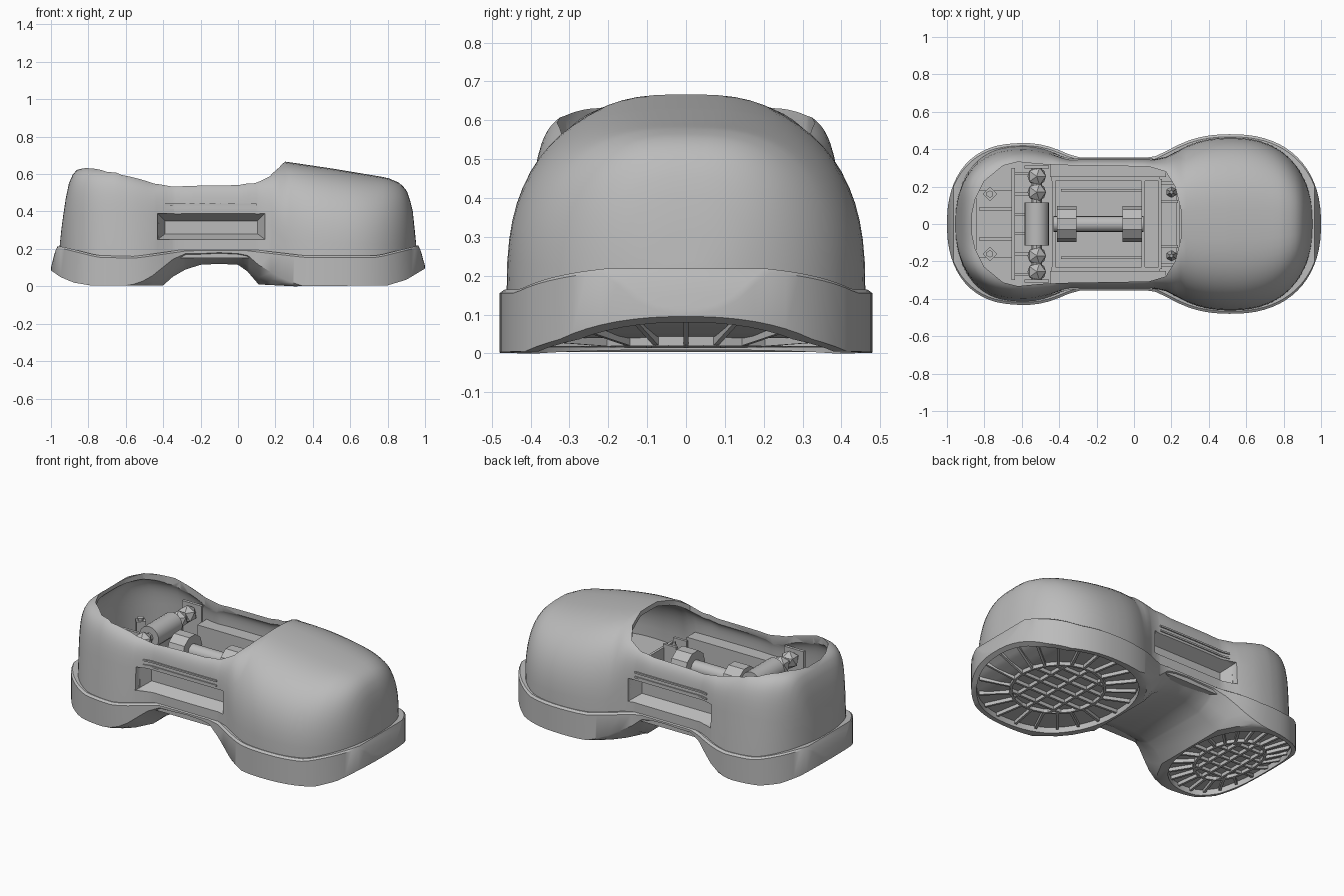
import bpy, bmesh, math
from mathutils import Matrix, Vector

if "Cube" in bpy.data.objects:
    bpy.data.objects.remove(bpy.data.objects["Cube"])

grey = bpy.data.materials.new("plain_grey")
grey.use_nodes = True
grey.diffuse_color = (0.5, 0.5, 0.5, 1)
grey.node_tree.nodes["Principled BSDF"].inputs["Base Color"].default_value = (0.5, 0.5, 0.5, 1)


def finish(name, bm, smooth=False):
    bmesh.ops.recalc_face_normals(bm, faces=bm.faces)
    mesh = bpy.data.meshes.new(name)
    bm.to_mesh(mesh)
    bm.free()
    mesh.materials.append(grey)
    ob = bpy.data.objects.new(name, mesh)
    bpy.context.collection.objects.link(ob)
    if smooth:
        shade(ob)
    return ob


def activate(ob):
    bpy.ops.object.select_all(action='DESELECT')
    ob.select_set(True)
    bpy.context.view_layer.objects.active = ob


def shade(ob):
    activate(ob)
    bpy.ops.object.shade_smooth_by_angle(angle=math.radians(35))


def cut(ob, cutters):
    for c in cutters:
        c.hide_render = True
        m = ob.modifiers.new("cut", 'BOOLEAN')
        m.object, m.operation, m.solver = c, 'DIFFERENCE', 'EXACT'
        activate(ob)
        bpy.ops.object.modifier_apply(modifier=m.name)


def skin(bm, rings):
    vs = [[bm.verts.new(p) for p in r] for r in rings]
    n = len(vs[0])
    for a, b in zip(vs, vs[1:]):
        for i in range(n):
            j = (i + 1) % n
            bm.faces.new((a[i], a[j], b[j], b[i]))
    bm.faces.new(vs[0])
    bm.faces.new(vs[-1])


def loft(name, rings):
    bm = bmesh.new()
    skin(bm, rings)
    return finish(name, bm)


def box(bm, c, s):
    bmesh.ops.create_cube(bm, size=1, matrix=Matrix.Translation(c) @ Matrix.Diagonal((*s, 1)))


def cyl(bm, c, r, depth, axis, n=16, r2=None):
    rot = Vector((0, 0, 1)).rotation_difference(Vector(axis)).to_matrix().to_4x4()
    bmesh.ops.create_cone(bm, cap_ends=True, segments=n, radius1=r, radius2=r if r2 is None else r2,
                          depth=depth, matrix=Matrix.Translation(c) @ rot)


def lerp(table, x):
    if x <= table[0][0]:
        return table[0][1]
    for (a, u), (b, v) in zip(table, table[1:]):
        if x <= b:
            return u + (v - u) * (x - a) / (b - a)
    return table[-1][1]


# Shape rules: plan outline, crown height, section squareness, sole heights
def lobe(x, c, rx, ry, n):
    t = abs((x - c) / rx)
    return ry * (1 - t ** n) ** (1 / n) if t < 1 else 0


def half_width(x, dx, dy):
    parts = (lobe(x, 0.52, 0.48 - dx, 0.48 - dy, 2.3), lobe(x, -0.62, 0.38 - dx, 0.43 - dy, 2.3),
             lobe(x, -0.1, 0.6, 0.355 - 0.4 * dy, 4))
    return sum(p ** 8 for p in parts) ** 0.125


def ground_width(x, w):
    if x > 0.52 or x < -0.62:
        return w
    return min(w, max(lobe(x, 0.52, 0.43, 0.48, 2.3), lobe(x, -0.62, 0.25, 0.43, 2.3), 0.22))


CROWN = [(-.955, .2), (-.945, .3), (-.925, .45), (-.9, .57), (-.87, .62), (-.8, .64), (-.65, .635),
         (-.45, .57), (-.35, .565), (0, .565), (.1, .585), (.18, .625), (.25, .667), (.5, .63),
         (.8, .58), (.87, .55), (.91, .5), (.935, .4), (.95, .25), (.955, .2)]
SQUARE = [(-.9, 6), (-.6, 7), (-.4, 8), (.05, 8), (.25, 2.8), (.5, 2.7)]
TAPER = [(-.5, .08), (-.3, 0)]
SOLE_TOP = [(-1, .1), (-.985, .16), (-.97, .215), (-.93, .21), (-.75, .165), (-.55, .16), (-.27, .2),
            (.05, .2), (.35, .165), (.75, .165), (.93, .21), (.97, .22), (.985, .16), (1, .11)]
SOLE_LOW = [(-1, .085), (-.95, .05), (-.88, .02), (-.78, .003), (-.4, .003), (-.35, .05), (-.28, .09),
            (-.2, .115), (-.1, .12), (0, .115), (.05, .08), (.11, .01), (.3, 0), (.8, .005), (.9, .035), (1, .095)]
SIDE_LIFT = [(-.58, 0), (-.48, .035), (-.4, .1), (-.28, .085), (-.2, .06), (0, .06), (.1, .11), (.22, .045), (.35, 0)]


def stations(d, extra, n=52):
    xs = [(1 - d) * math.cos(math.pi * (0.01 + 0.98 * i / n)) for i in range(n + 1)]
    return sorted(xs + [x for x, _ in extra if abs(x) < 0.9 - d and min(abs(x - q) for q in xs) > 0.008])


def upper(name, dx, dy, base, drop):
    rings = []
    for x in stations(dx, CROWN):
        w, e, lean = half_width(x, dx, dy), 2 / lerp(SQUARE, x), lerp(TAPER, x)
        h = max(lerp(CROWN, x) - drop - base, 0.02)
        ring = []
        for i in range(33):
            a = math.pi * i / 32
            c, s = math.cos(a), max(math.sin(a), 0)
            t = s ** e if s > 1e-6 else 0
            ring.append((x, math.copysign(w * abs(c) ** e, c) * (1 - lean * t), base + h * t))
        rings.append(ring)
    return loft(name, rings)


def oval(cx, rx, ry, n=2.0, count=48):
    pts = []
    for i in range(count):
        a = 2 * math.pi * i / count
        c, s = math.cos(a), math.sin(a)
        pts.append((cx + rx * math.copysign(abs(c) ** (2 / n), c), ry * math.copysign(abs(s) ** (2 / n), s)))
    return pts


# Side pocket cutters and the trays that back them
def pocket(side):
    def rect(x0, x1, z0, z1, y):
        return [(x0, y, z0), (x1, y, z0), (x1, y, z1), (x0, y, z1)]
    return loft("pocket_cutter", [rect(-.39, .105, .28, .35, side * .275),
                                  rect(-.43, .145, .25, .39, side * .35),
                                  rect(-.43, .145, .25, .39, side * .5)])


helpers = [pocket(-1), pocket(1)]

# Hollow upper with faceted foot opening
MOUTH = [(-.865, .06), (-.85, .13), (-.8, .23), (-.7, .312), (-.62, .332), (-.5, .32), (-.35, .314),
         (.08, .307), (.17, .28), (.22, .2), (.25, .08)]
outline = MOUTH + [(x, -y) for x, y in reversed(MOUTH)]
shell = upper("upper_shell", 0.045, 0.018, 0.15, 0)
cavity = upper("cavity_cutter", 0.085, 0.055, 0.24, 0.028)
mouth = loft("opening_cutter", [[(x, y, z) for x, y in outline] for z in (.3, 1)])
cut(shell, [cavity, mouth] + helpers)
shade(shell)

bm = bmesh.new()
for s in (-1, 1):
    box(bm, (-.14, s * .295, .32), (.62, .09, .17))
trays = finish("pocket_trays", bm)
cut(trays, helpers)

# Thin ridges above the pockets, following the wall
bm = bmesh.new()
for s in (-1, 1):
    for z in (.408, .437):
        rings = []
        for i in range(11):
            x = -.39 + .049 * i
            y = s * half_width(x, .045, .018) * (1 - lerp(TAPER, x) * .65)
            rings.append([(x, y + a * .005, z + b * .005) for a, b in ((-1, -1), (1, -1), (1, 1), (-1, 1))])
        skin(bm, rings)
finish("side_ridges", bm)

# Sole band with arched waist, rounded under towards two oval pads
rings = []
for x in stations(0, SOLE_LOW):
    w, lo, hi = half_width(x, 0, 0), lerp(SOLE_LOW, x), lerp(SOLE_TOP, x)
    lift, b = lerp(SIDE_LIFT, x), ground_width(x, w)
    k = max(w - .014, w * .5)
    half = [(k, hi), (w, hi - .01), (w, lo + lift), (w * .5 + b * .5, lo + lift * .4), (b * .98, lo)]
    rings.append([(x, y, z) for y, z in half] + [(x, -y, z) for y, z in reversed(half)])
sole = loft("sole_band", rings)


# Shallow tread recesses that follow the underside
TREADS = {"toe_tread": (.55, .425, .45), "heel_tread": (-.69, .275, .395)}


def recess(cx, rx, ry):
    rings = []
    for i in range(33):
        x = cx - rx * math.cos(math.pi * (.01 + .98 * i / 32))
        h, top = lobe(x, cx, rx, ry, 2.2), lerp(SOLE_LOW, x) + .035
        rings.append([(x, -h, -.1), (x, h, -.1), (x, h, top), (x, -h, top)])
    return loft("tread_cutter", rings)


sole_cutters = [recess(*t) for t in TREADS.values()]
cut(sole, sole_cutters)
shade(sole)


# Tread ribs: oval ring, radial spokes and a central grid
def rib(bm, p, q, width=.014):
    p, q = Vector(p), Vector(q)
    side = (q - p).normalized().orthogonal() * width / 2
    rings = []
    for e in (p, q):
        low = lerp(SOLE_LOW, e.x)
        rings.append([(*(e + side * k), low + z) for k, z in ((-1, .014), (1, .014), (1, .042), (-1, .042))])
    skin(bm, rings)


for name, (cx, rx, ry) in TREADS.items():
    bm = bmesh.new()
    f = .6
    inner, outer = oval(cx, rx * f, ry * f, 2, 22), oval(cx, rx * .99, ry * .99, 2.1, 22)
    for i in range(22):
        rib(bm, inner[i], inner[(i + 1) % 22])
        rib(bm, inner[i], outer[i])
    for k in (-.7, -.35, 0, .35, .7):
        r = f * math.sqrt(1 - k * k)
        rib(bm, (cx - rx * r, ry * f * k), (cx + rx * r, ry * f * k))
    for k in (-.5, 0, .5):
        r = f * math.sqrt(1 - k * k)
        rib(bm, (cx + rx * f * k, -ry * r), (cx + rx * f * k, ry * r))
    finish(name, bm)

# Inner floor frame
bm = bmesh.new()
for s in (-1, 1):
    box(bm, (-.15, s * .24, .25), (.58, .02, .05))
    box(bm, (-.17, s * .18, .25), (.44, .015, .03))
for x in (-.43, .05, .14):
    box(bm, (x, 0, .25), (.018, .48, .05))
finish("floor_frame", bm)

# Lengthwise axle with end drums
bm = bmesh.new()
cyl(bm, (-.19, 0, .38), .042, .48, (1, 0, 0))
for x in (-.36, -.01):
    cyl(bm, (x, 0, .38), .095, .105, (1, 0, 0), 10)
    box(bm, (x, 0, .29), (.06, .09, .12))
finish("axle", bm, True)

# Ankle hinge: barrel, arm, faceted bolts and side brackets
bm = bmesh.new()
cyl(bm, (-.52, 0, .45), .065, .23, (0, 1, 0), 20)
box(bm, (-.53, 0, .35), (.1, .22, .22))
finish("ankle_hinge", bm, True)
bm = bmesh.new()
for s in (-1, 1):
    cyl(bm, (-.52, s * .2, .45), .028, .2, (0, s, 0), 8)
    for y in (.17, .255):
        bmesh.ops.create_icosphere(bm, subdivisions=1, radius=.055, matrix=Matrix.Translation((-.52, s * y, .45)))
    box(bm, (-.52, s * .305, .37), (.13, .018, .26))
finish("hinge_bolts", bm)

# Heel bulkhead with ribs and posts
bm = bmesh.new()
box(bm, (-.645, 0, .31), (.02, .6, .16))
box(bm, (-.75, 0, .26), (.19, .36, .05))
for y in (-.27, -.16, -.05, .05, .16, .27):
    box(bm, (-.605, y, .3), (.08, .016, .12))
for y in (-.08, .08):
    box(bm, (-.74, y, .3), (.18, .016, .1))
for s in (-1, 1):
    cyl(bm, (-.77, s * .16, .32), .038, .13, (0, 0, 1), 4)
    cyl(bm, (-.77, s * .16, .39), .02, .02, (0, 0, 1), 6)
finish("heel_bulkhead", bm)

# Toe brackets with upright fins
bm = bmesh.new()
for y in (-.22, -.12, .12, .22):
    box(bm, (.19, y, .32), (.09, .016, .16))
box(bm, (.235, 0, .31), (.016, .48, .14))
for s in (-1, 1):
    cyl(bm, (.2, s * .17, .34), .03, .12, (0, 0, 1), 6, .01)
finish("toe_brackets", bm)

for c in helpers + sole_cutters + [cavity, mouth]:
    bpy.data.objects.remove(c)
